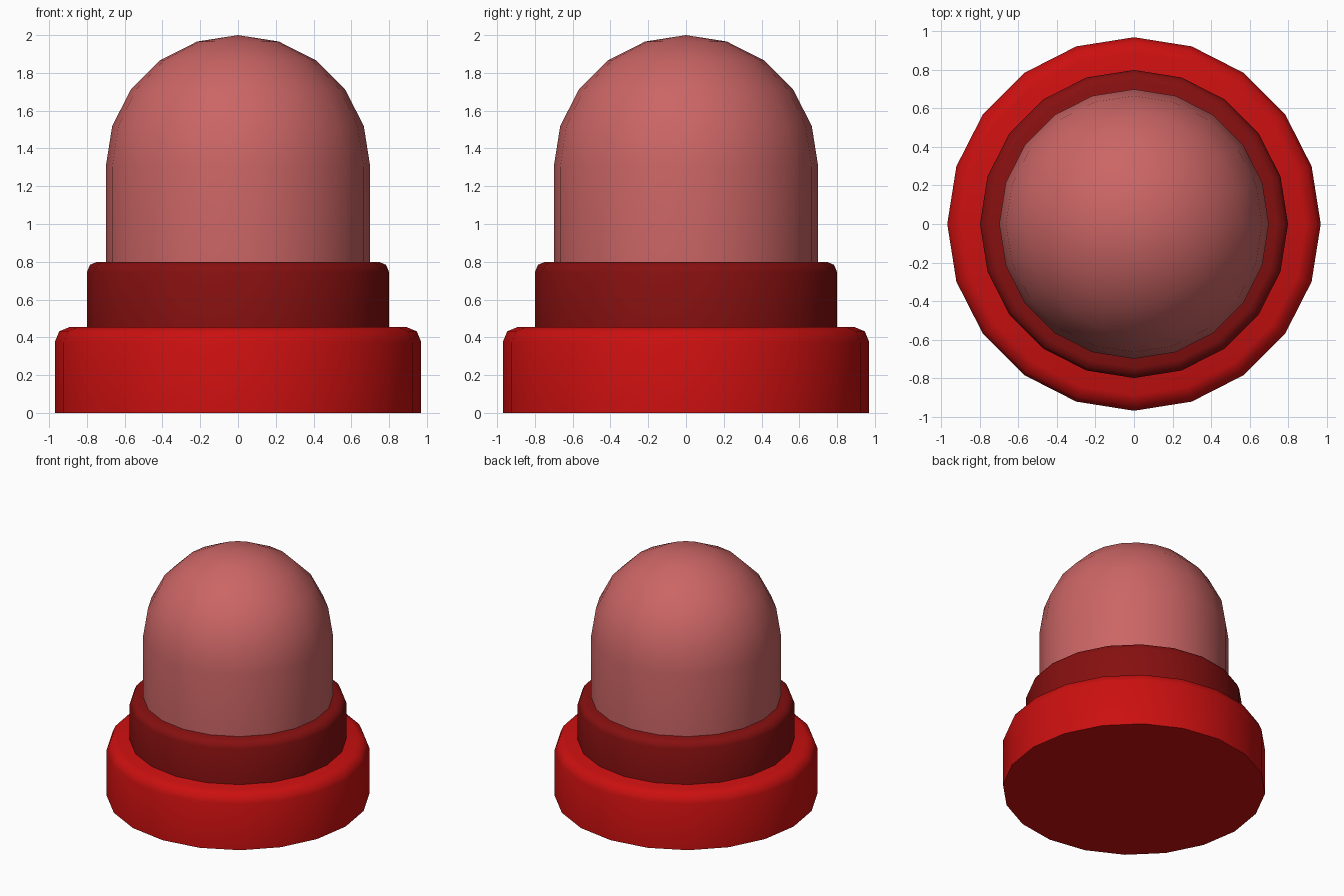
import bpy, bmesh
from math import sin, cos, pi, radians

if "Cube" in bpy.data.objects:
    bpy.data.objects.remove(bpy.data.objects["Cube"])

SIDES = 20


def lathe(name, profile, color):
    """Revolve (radius, z) points; zero radius makes a pole, otherwise ends are capped."""
    bm = bmesh.new()
    rings = []
    for r, z in profile:
        if r < 1e-5:
            rings.append([bm.verts.new((0, 0, z))] * SIDES)
        else:
            rings.append([bm.verts.new((r * cos(2 * pi * i / SIDES), r * sin(2 * pi * i / SIDES), z))
                          for i in range(SIDES)])
    for a, b in zip(rings, rings[1:]):
        for i in range(SIDES):
            j = (i + 1) % SIDES
            quad = [a[i], a[j], b[j], b[i]]
            bm.faces.new(list(dict.fromkeys(quad)))
    bm.faces.new(rings[0][::-1])
    if profile[-1][0] > 1e-5:
        bm.faces.new(rings[-1])
    bmesh.ops.recalc_face_normals(bm, faces=bm.faces)
    mesh = bpy.data.meshes.new(name)
    bm.to_mesh(mesh)
    bm.free()
    obj = bpy.data.objects.new(name, mesh)
    bpy.context.collection.objects.link(obj)
    mat = bpy.data.materials.new(name + "_paint")
    mat.diffuse_color = color
    mat.use_nodes = True
    mat.node_tree.nodes["Principled BSDF"].inputs["Base Color"].default_value = mat.diffuse_color
    mesh.materials.append(mat)
    bpy.ops.object.select_all(action='DESELECT')
    obj.select_set(True)
    bpy.context.view_layer.objects.active = obj
    bpy.ops.object.shade_smooth_by_angle(angle=radians(50))
    return obj


def puck(name, r, z0, z1, bevel, color):
    """Disc with a two-step rounded top edge."""
    steps = [(r - bevel * (1 - cos(t)), z1 - bevel * (1 - sin(t))) for t in (0, pi / 4, pi / 2)]
    return lathe(name, [(r, z0)] + steps, color)


# Stepped base and collar
puck("base", 0.97, 0.0, 0.455, 0.08, (0.6, 0.005, 0.005, 1))
puck("collar", 0.80, 0.455, 0.80, 0.055, (0.24, 0.005, 0.005, 1))

# Rounded lamp cover
dome = [(0.70 * cos(k * pi / 10), 1.305 + 0.695 * sin(k * pi / 10)) for k in range(6)]
lathe("lamp_cover", [(0.70, 0.80)] + dome, (0.6, 0.13, 0.13, 1))
